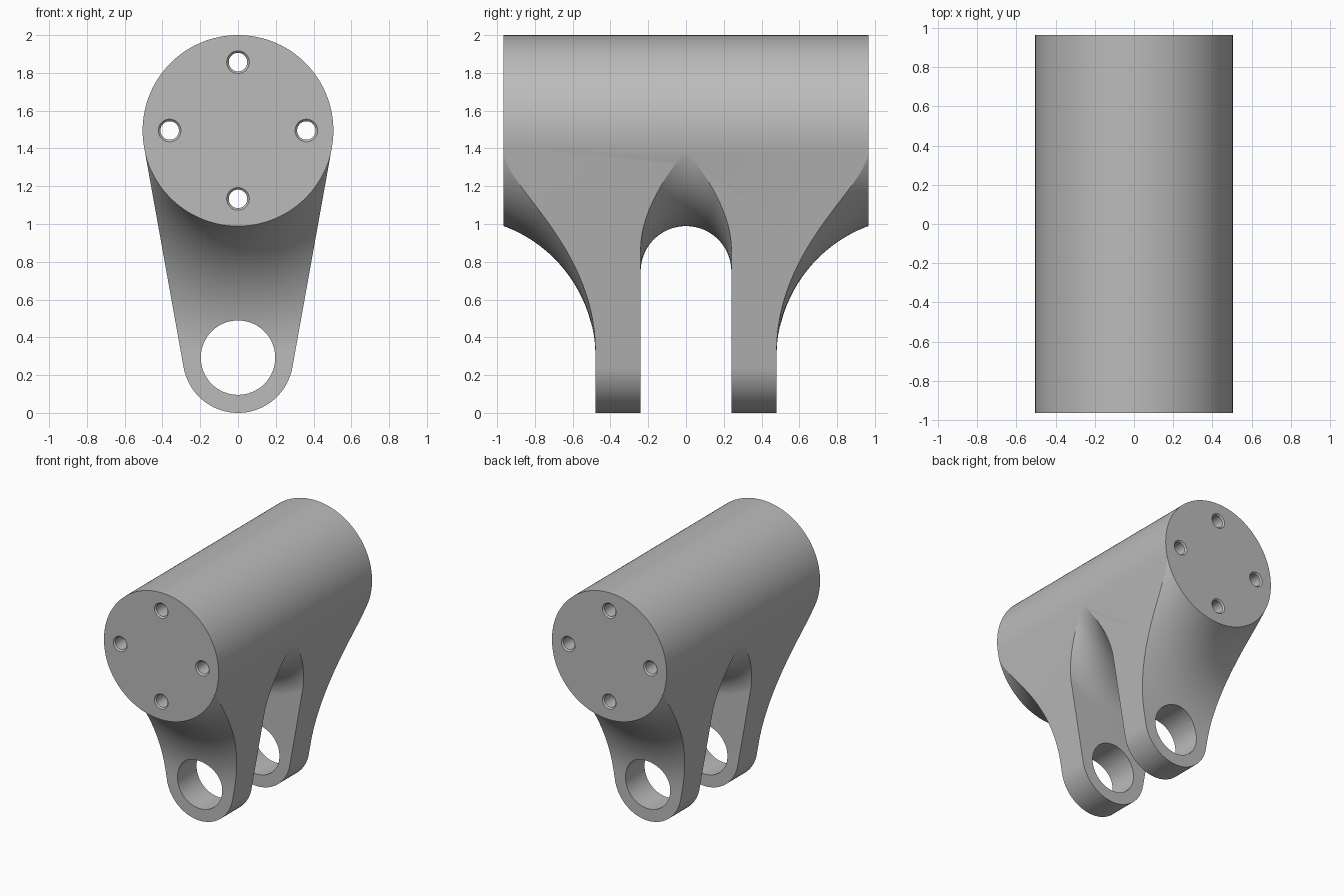
import bpy, bmesh, math
from mathutils import Vector, Matrix

if "Cube" in bpy.data.objects:
    bpy.data.objects.remove(bpy.data.objects["Cube"])

BARREL_Z, BARREL_R = 1.495, 0.505
EYE_Z, EYE_R, EYE_HOLE = 0.2925, 0.2925, 0.197
HALF = 0.965                    # half length of the barrel
LUG_IN, LUG_OUT = 0.24, 0.48    # inner and outer lug faces
CLEAR = BARREL_R + 0.001        # cutters stay just off the barrel skin
SEG = 144

steel = bpy.data.materials.new("plain grey")
steel.use_nodes = True
grey = (0.5, 0.5, 0.5, 1)
steel.diffuse_color = grey
steel.node_tree.nodes["Principled BSDF"].inputs["Base Color"].default_value = grey


def make_object(name, bm):
    bmesh.ops.recalc_face_normals(bm, faces=bm.faces)
    mesh = bpy.data.meshes.new(name)
    bm.to_mesh(mesh)
    bm.free()
    obj = bpy.data.objects.new(name, mesh)
    bpy.context.collection.objects.link(obj)
    mesh.materials.append(steel)
    return obj


def ring(name, profile):
    """Revolve a closed (y, radius) profile around the barrel axis."""
    bm = bmesh.new()
    loops = []
    for i in range(SEG):
        a = 2 * math.pi * i / SEG
        loops.append([bm.verts.new((r * math.sin(a), y, BARREL_Z - r * math.cos(a)))
                      for y, r in profile])
    n = len(profile)
    for i in range(SEG):
        a, b = loops[i], loops[(i + 1) % SEG]
        for j in range(n):
            k = (j + 1) % n
            bm.faces.new((a[j], a[k], b[k], b[j]))
    return make_object(name, bm)


def add_rod(bm, x, y, z, r1, r2, length):
    """Cone or cylinder lying along y."""
    m = Matrix.Translation((x, y, z)) @ Matrix.Rotation(math.pi / 2, 4, 'X')
    bmesh.ops.create_cone(bm, cap_ends=True, segments=64, radius1=r1, radius2=r2,
                          depth=length, matrix=m)


# Body: barrel and eye circles joined by tangent flanks, extruded along y
tilt = math.asin((BARREL_R - EYE_R) / (BARREL_Z - EYE_Z))
outline = []
for cz, r, start, end, n in ((BARREL_Z, BARREL_R, -tilt, math.pi + tilt, 96),
                             (EYE_Z, EYE_R, math.pi + tilt, 2 * math.pi - tilt, 64)):
    for i in range(n + 1):
        a = start + (end - start) * i / n
        outline.append((r * math.cos(a), cz + r * math.sin(a)))
bm = bmesh.new()
face = bm.faces.new([bm.verts.new((x, -HALF, z)) for x, z in outline])
ext = bmesh.ops.extrude_face_region(bm, geom=[face])
bmesh.ops.translate(bm, vec=(0, 2 * HALF, 0),
                    verts=[v for v in ext["geom"] if isinstance(v, bmesh.types.BMVert)])
body = make_object("clevis_bracket", bm)

# Slot between the lugs, with a rounded crown under the barrel
crown = []
for i in range(49):
    a = math.pi * i / 48
    crown.append((LUG_IN * math.cos(a), CLEAR + LUG_IN - LUG_IN * math.sin(a)))
cutters = [ring("slot_cutter", crown + [(-LUG_IN, 2), (LUG_IN, 2)])]

# Outer fillets sweeping from the barrel ends down to the lug faces
reach = HALF - LUG_OUT
rise = BARREL_Z - CLEAR - EYE_Z
rad = (reach ** 2 + rise ** 2) / (2 * reach)
sweep = math.asin(rise / rad)
for side, label in ((-1, "front"), (1, "back")):
    arc = []
    for i in range(49):
        a = sweep * i / 48
        arc.append((side * (LUG_OUT + rad - rad * math.cos(a)),
                    BARREL_Z - EYE_Z - rad * math.sin(a)))
    tail = [(side * 1.1, CLEAR), (side * 1.1, 2), (side * LUG_OUT, 2)]
    cutters.append(ring(label + "_fillet_cutter", arc + tail))

# Pin hole through both lugs
bm = bmesh.new()
add_rod(bm, 0, 0, EYE_Z, EYE_HOLE, EYE_HOLE, 3)
cutters.append(make_object("pin_hole_cutter", bm))

# Four bolt holes through the barrel, chamfered at both ends
bolt = bmesh.new()
chamfer = bmesh.new()
for i in range(4):
    a = i * math.pi / 2
    x, z = 0.362 * math.cos(a), BARREL_Z + 0.362 * math.sin(a)
    add_rod(bolt, x, 0, z, 0.049, 0.049, 3)
    add_rod(chamfer, x, -HALF, z, 0.048, 0.072, 0.024)
    add_rod(chamfer, x, HALF, z, 0.072, 0.048, 0.024)
cutters.append(make_object("bolt_hole_cutter", bolt))
cutters.append(make_object("bolt_chamfer_cutter", chamfer))

# Cut everything, then bake the result and drop the cutters
for c in cutters:
    mod = body.modifiers.new(c.name, 'BOOLEAN')
    mod.operation, mod.solver, mod.object = 'DIFFERENCE', 'EXACT', c
    c.hide_render = True
deps = bpy.context.evaluated_depsgraph_get()
body_mesh = bpy.data.meshes.new_from_object(body.evaluated_get(deps))
body.modifiers.clear()
body.data = body_mesh
for c in cutters:
    bpy.data.objects.remove(c)

# Smooth shading with crisp edges
bpy.ops.object.select_all(action='DESELECT')
body.select_set(True)
bpy.context.view_layer.objects.active = body
bpy.ops.object.shade_smooth_by_angle(angle=math.radians(15))
